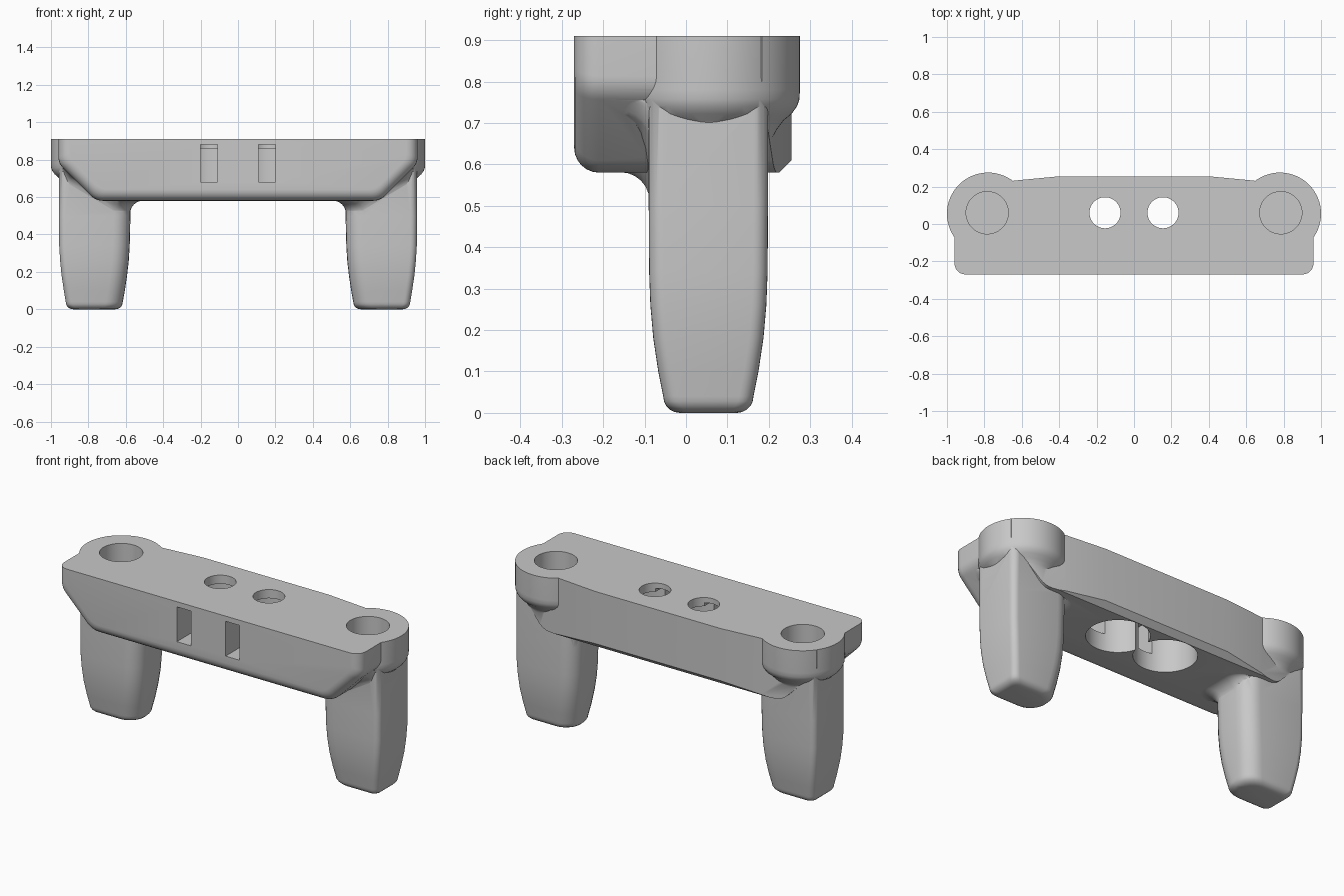
import bpy, bmesh
from math import sin, cos, pi, radians
from mathutils import Vector

if "Cube" in bpy.data.objects:
    bpy.data.objects.remove(bpy.data.objects["Cube"])

grey = bpy.data.materials.new("plain grey")
grey.use_nodes = True
colour = (0.58, 0.58, 0.58, 1)
grey.diffuse_color = colour
grey.node_tree.nodes["Principled BSDF"].inputs["Base Color"].default_value = colour

TOP = 0.91
BOSS_X, BOSS_Y = 0.78, 0.055
HALF_PI = pi / 2


def rounded(corners, seg=6):
    """Round each (x, y, radius) corner of a polygon with an arc."""
    out = []
    n = len(corners)
    for i, (x, y, r) in enumerate(corners):
        p = Vector((x, y))
        if r == 0:
            out.append((x, y))
            continue
        a = (Vector(corners[i - 1][:2]) - p).normalized()
        b = (Vector(corners[(i + 1) % n][:2]) - p).normalized()
        half = a.angle(b) / 2
        centre = p + (a + b).normalized() * (r / sin(half))
        cut = r * cos(half) / sin(half)
        va, vb = p + a * cut - centre, p + b * cut - centre
        sweep = va.angle(vb)
        for k in range(seg + 1):
            t = k / seg
            v = (va * sin((1 - t) * sweep) + vb * sin(t * sweep)) / sin(sweep)
            out.append(tuple(centre + v))
    return out


def loft(name, loops):
    """Join matching loops of 3D points into a closed solid."""
    bm = bmesh.new()
    rings = [[bm.verts.new(p) for p in loop] for loop in loops]
    n = len(rings[0])
    for low, high in zip(rings, rings[1:]):
        for i in range(n):
            j = (i + 1) % n
            bm.faces.new((low[i], low[j], high[j], high[i]))
    bm.faces.new(rings[0][::-1])
    bm.faces.new(rings[-1])
    bmesh.ops.recalc_face_normals(bm, faces=bm.faces)
    mesh = bpy.data.meshes.new(name)
    bm.to_mesh(mesh)
    bm.free()
    mesh.materials.append(grey)
    obj = bpy.data.objects.new(name, mesh)
    bpy.context.collection.objects.link(obj)
    return obj


def turned(name, x, y, profile, seg=64):
    """Round solid from (radius, z) pairs."""
    return loft(name, [[(x + r * cos(2 * pi * i / seg), y + r * sin(2 * pi * i / seg), z)
                        for i in range(seg)] for r, z in profile])


def block(name, x0, x1, y0, y1, z0, z1):
    return loft(name, [[(x0, y0, z), (x1, y0, z), (x1, y1, z), (x0, y1, z)] for z in (z0, z1)])


def combine(target, tool, operation):
    mod = target.modifiers.new("combine", "BOOLEAN")
    mod.operation, mod.solver, mod.object = operation, "EXACT", tool
    bpy.context.view_layer.objects.active = target
    bpy.ops.object.modifier_apply(modifier=mod.name)
    bpy.data.objects.remove(tool)


def body_loop(y, d):
    """Front outline of the beam, inset by d on the sides and bottom."""
    right = [(0.76 - 0.41 * d, 0.58 + d, 0.1), (0.96 - d, 0.78 + 0.41 * d, 0.08), (0.96 - d, 1.1, 0)]
    left = [(-x, z, r) for x, z, r in reversed(right)]
    return [(x, y, z) for x, z in rounded(right + left)]


# Beam: rounded front edge, chamfered back edge, trimmed to the plan outline
edge = 0.06
sections = []
for k in range(7):
    t = HALF_PI * k / 6
    sections.append(body_loop(-0.27 + edge * (1 - cos(t)), edge * (1 - sin(t))))
sections += [body_loop(0.225, 0), body_loop(0.256, 0.031)]
bracket = loft("bracket", sections)
half = [(0.4, 0.255), (0.64, 0.232), (0.98, 0.18), (0.98, -0.3)]
plan = half + [(-x, y) for x, y in reversed(half)]
combine(bracket, loft("plan_trim", [[(x, y, z) for x, y in plan] for z in (0.5, TOP)]), "INTERSECT")


def leg_loop(s, x0, x1, y0, y1, z, follow=False):
    outline = rounded([(x0, y0, 0.09), (x1, y0, 0.035), (x1, y1, 0.035), (x0, y1, 0.09)])
    return [(s * x, y, z + (max(0, x - 0.76) if follow else 0)) for x, y in outline]


# (z, inner x, outer x, front y, back y)
leg_stations = [
    (0.04, 0.616, 0.921, -0.055, 0.163),
    (0.1, 0.605, 0.931, -0.067, 0.175),
    (0.18, 0.593, 0.943, -0.079, 0.187),
    (0.26, 0.584, 0.951, -0.086, 0.194),
    (0.34, 0.579, 0.956, -0.089, 0.197),
    (0.5, 0.575, 0.957, -0.09, 0.198),
    (0.76, 0.575, 0.957, -0.09, 0.198),
]

for s, side in ((1, "left"), (-1, "right")):
    # Tapered leg with a rounded foot
    z, x0, x1, y0, y1 = leg_stations[0]
    loops = []
    for k in range(5):
        t = HALF_PI * k / 5
        d = 0.04 * (1 - sin(t))
        loops.append(leg_loop(s, x0 + d, x1 - d, y0 + d, y1 - d, 0.04 * (1 - cos(t))))
    loops += [leg_loop(s, a, b, c, e, z) for z, a, b, c, e in leg_stations]
    combine(bracket, loft(side + "_leg", loops), "UNION")

    # Flared fillet from leg to beam
    loops = []
    for k in range(7):
        t = HALF_PI * k / 6
        f = 0.07 * (1 - cos(t)) - 0.002
        loops.append(leg_loop(s, 0.575 - f, 0.935, -0.09 - f, 0.18, 0.511 + 0.07 * sin(t), True))
    loops.append(leg_loop(s, 0.507, 0.935, -0.158, 0.18, 0.62, True))
    combine(bracket, loft(side + "_fillet", loops), "UNION")

    # Round boss, tucked in underneath
    profile = [(0.11, 0.58), (0.14, 0.64), (0.165, 0.685), (0.18, 0.705), (0.2, 0.722),
               (0.213, 0.74), (0.219, 0.757), (0.22, 0.78), (0.22, TOP)]
    combine(bracket, turned(side + "_boss", s * BOSS_X, BOSS_Y, profile), "UNION")

for s in (1, -1):
    # Blind hole into each leg
    combine(bracket, turned("leg_hole", s * 0.785, 0.06, [(0.113, 0.3), (0.113, 1)]), "DIFFERENCE")
    # Through hole with wide counterbore, and a slot from the front
    bore = [(0.163, 0.5), (0.163, 0.86), (0.083, 0.86), (0.083, 1)]
    combine(bracket, turned("centre_bore", s * 0.155, 0.06, bore), "DIFFERENCE")
    mid = s * 0.155
    combine(bracket, block("slot", mid - 0.045, mid + 0.045, -0.4, 0.06, 0.68, 0.88), "DIFFERENCE")

# Smooth shading with crisp edges
bpy.ops.object.select_all(action="DESELECT")
bracket.select_set(True)
bpy.context.view_layer.objects.active = bracket
bpy.ops.object.shade_smooth_by_angle(angle=radians(32))
